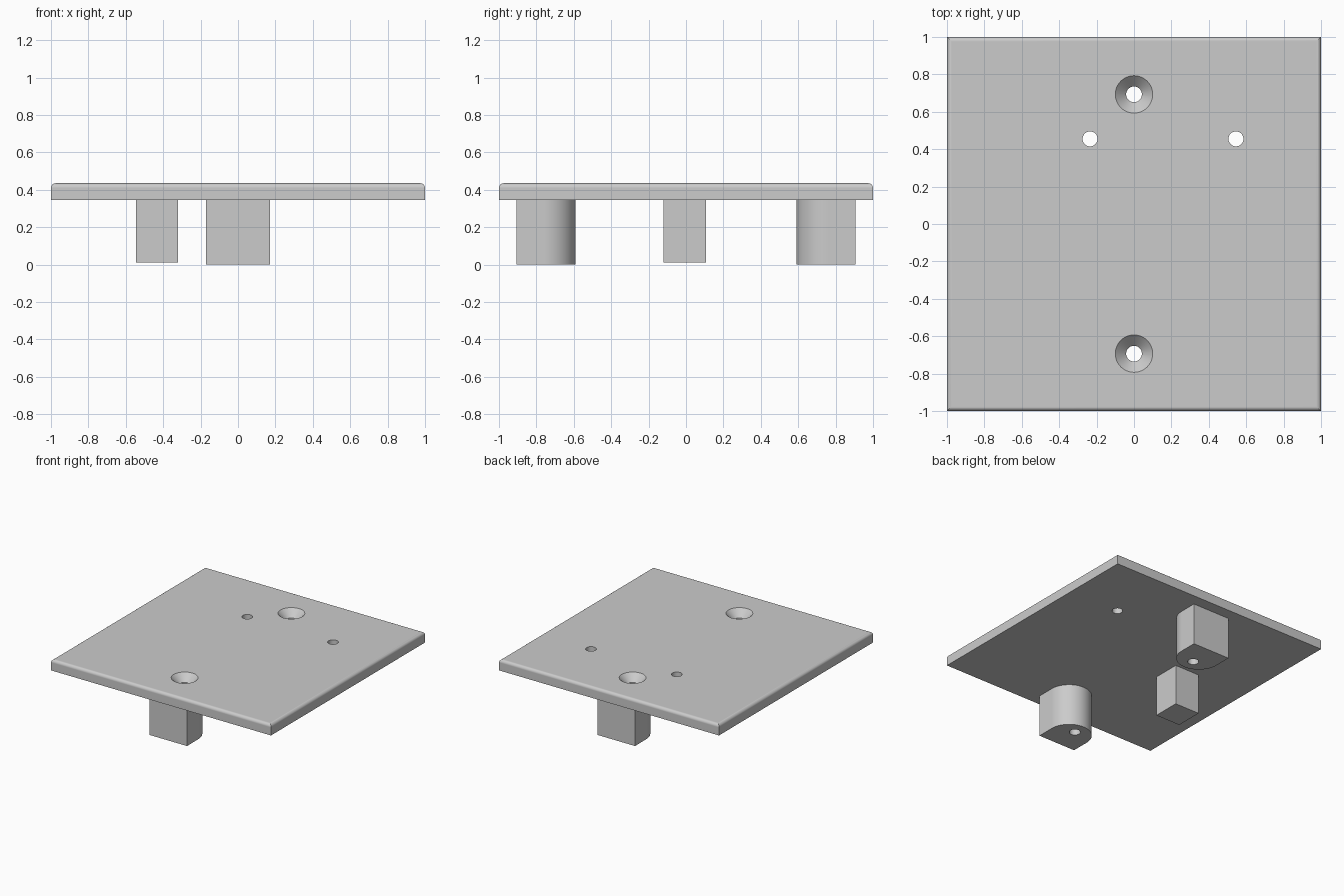
import bpy, bmesh, math
from mathutils import Matrix, Vector

cube = bpy.data.objects.get("Cube")
if cube:
    bpy.data.objects.remove(cube, do_unlink=True)

TOP, UNDER, FILLET = 0.435, 0.345, 0.025
SCREW_Y, HOLE_R, SINK_R = 0.693, 0.042, 0.1

# Single grey material
grey = bpy.data.materials.new("light grey")
grey.use_nodes = True
grey.diffuse_color = (0.6, 0.6, 0.6, 1)
grey.node_tree.nodes["Principled BSDF"].inputs["Base Color"].default_value = (0.6, 0.6, 0.6, 1)


def make_object(name, bm):
    bmesh.ops.recalc_face_normals(bm, faces=bm.faces)
    mesh = bpy.data.meshes.new(name)
    bm.to_mesh(mesh)
    bm.free()
    mesh.materials.append(grey)
    obj = bpy.data.objects.new(name, mesh)
    bpy.context.collection.objects.link(obj)
    return obj


def box(x0, x1, y0, y1, z0, z1):
    bm = bmesh.new()
    size = Matrix.Diagonal((x1 - x0, y1 - y0, z1 - z0, 1))
    centre = Matrix.Translation(((x0 + x1) / 2, (y0 + y1) / 2, (z0 + z1) / 2))
    bmesh.ops.create_cube(bm, size=1, matrix=centre @ size)
    return bm


def drill(x, y, profile):
    """Stack of round sections (radius, height) used as a cutter."""
    bm = bmesh.new()
    steps = 48
    rings = [[bm.verts.new((x + r * math.cos(math.tau * i / steps),
                            y + r * math.sin(math.tau * i / steps), z))
              for i in range(steps)] for r, z in profile]
    for low, high in zip(rings, rings[1:]):
        for i in range(steps):
            j = (i + 1) % steps
            bm.faces.new((low[i], low[j], high[j], high[i]))
    bm.faces.new(rings[0])
    bm.faces.new(rings[-1])
    cutter = make_object("drill", bm)
    cutter.hide_render = True
    return cutter


def cut(obj, cutters):
    for cutter in cutters:
        mod = obj.modifiers.new("hole", 'BOOLEAN')
        mod.operation = 'DIFFERENCE'
        mod.solver = 'EXACT'
        mod.object = cutter
    graph = bpy.context.evaluated_depsgraph_get()
    mesh = bpy.data.meshes.new_from_object(obj.evaluated_get(graph))
    obj.modifiers.clear()
    obj.data = mesh
    for cutter in cutters:
        bpy.data.objects.remove(cutter, do_unlink=True)


def smooth(obj):
    bpy.ops.object.select_all(action='DESELECT')
    obj.select_set(True)
    bpy.context.view_layer.objects.active = obj
    bpy.ops.object.shade_smooth_by_angle(angle=math.radians(30))
    obj.modifiers.new("flat faces", 'WEIGHTED_NORMAL').keep_sharp = True


def screw_drill(y):
    sink = TOP - (SINK_R - HOLE_R)
    lip = 0.02
    return drill(0, y, [(HOLE_R, -0.1), (HOLE_R, sink), (SINK_R + lip, TOP + lip)])


# Square plate with rounded top edges
bm = box(-1, 1, -1, 1, UNDER, TOP)
rim = [e for e in bm.edges if all(v.co.z > TOP - 0.01 for v in e.verts)]
bmesh.ops.bevel(bm, geom=rim, offset=FILLET, segments=6, profile=0.5, affect='EDGES')
plate = make_object("plate", bm)
pin_holes = [drill(x, 0.455, [(0.04, 0.2), (0.04, 0.6)]) for x in (-0.235, 0.545)]
cut(plate, [screw_drill(SCREW_Y), screw_drill(-SCREW_Y)] + pin_holes)
smooth(plate)

# Screw posts: flat outside, half round towards the middle
for name, side in (("front_post", -1), ("back_post", 1)):
    r, outer, axis = 0.17, 0.905, 0.76
    outline = [(-r, outer), (r, outer)]
    outline += [(r * math.cos(math.pi * i / 32), axis - r * math.sin(math.pi * i / 32))
                for i in range(33)]
    bm = bmesh.new()
    base = bm.faces.new([bm.verts.new((x, side * y, 0)) for x, y in outline])
    walls = bmesh.ops.extrude_face_region(bm, geom=[base])["geom"]
    bmesh.ops.translate(bm, vec=Vector((0, 0, UNDER)),
                        verts=[v for v in walls if isinstance(v, bmesh.types.BMVert)])
    post = make_object(name, bm)
    cut(post, [screw_drill(side * SCREW_Y)])
    smooth(post)

# Plain square block under the right half
make_object("square_block", box(-0.545, -0.32, -0.12, 0.108, 0.012, UNDER))
